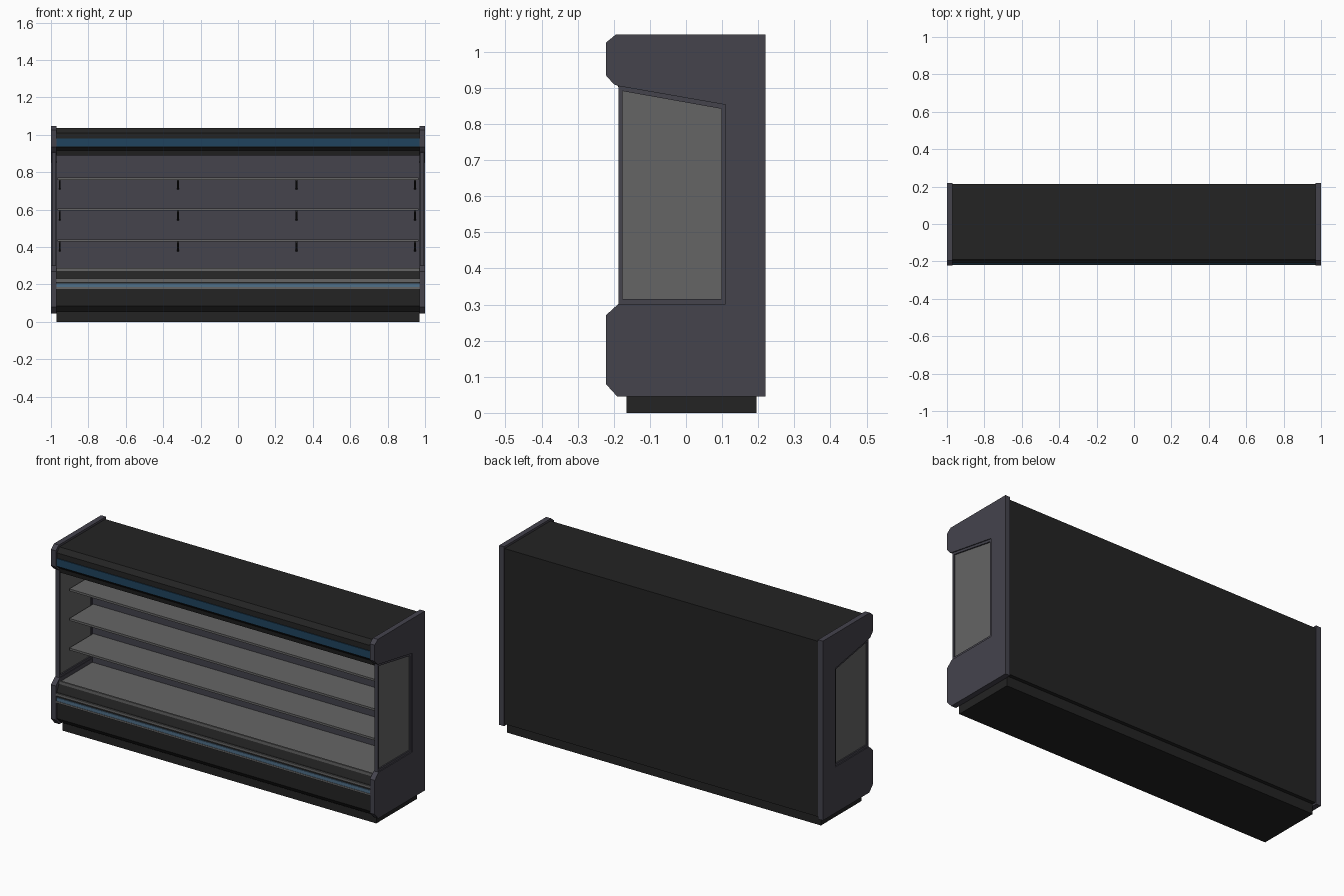
import bpy, bmesh
from mathutils import Vector

cube = bpy.data.objects.get("Cube")
if cube:
    bpy.data.objects.remove(cube, do_unlink=True)


def material(name, colour):
    m = bpy.data.materials.new(name)
    m.use_nodes = True
    m.diffuse_color = (*colour, 1)
    bsdf = next(n for n in m.node_tree.nodes if n.type == 'BSDF_PRINCIPLED')
    bsdf.inputs["Base Color"].default_value = (*colour, 1)
    return m


SLATE = material("slate", (0.058, 0.056, 0.073))
BLACK = material("black", (0.017, 0.017, 0.017))
GREY = material("grey", (0.13, 0.13, 0.13))
BLUE = material("blue", (0.014, 0.057, 0.112))
PALE = material("steel_blue", (0.08, 0.16, 0.25))


def finish(name, bm, *mats):
    bmesh.ops.recalc_face_normals(bm, faces=bm.faces)
    mesh = bpy.data.meshes.new(name)
    bm.to_mesh(mesh)
    bm.free()
    for m in mats:
        mesh.materials.append(m)
    obj = bpy.data.objects.new(name, mesh)
    bpy.context.collection.objects.link(obj)
    return obj


def prism(name, profile, x0, x1, *mats):
    """Extrude a (y, z) outline along x."""
    bm = bmesh.new()
    face = bm.faces.new([bm.verts.new((x0, y, z)) for y, z in profile])
    new = bmesh.ops.extrude_face_region(bm, geom=[face])["geom"]
    verts = [v for v in new if isinstance(v, bmesh.types.BMVert)]
    bmesh.ops.translate(bm, verts=verts, vec=Vector((x1 - x0, 0, 0)))
    return finish(name, bm, *mats)


def box(name, x0, x1, y0, y1, z0, z1, mat):
    return prism(name, [(y0, z0), (y1, z0), (y1, z1), (y0, z1)], x0, x1, mat)


def ring(name, outer, inner, x0, x1, mat):
    """Closed frame between two matching (y, z) outlines."""
    bm = bmesh.new()
    loops = [[bm.verts.new((x, y, z)) for y, z in pts]
             for pts, x in ((outer, x0), (inner, x0), (inner, x1), (outer, x1))]
    n = len(outer)
    for a in range(4):
        for i in range(n):
            p, q, j = loops[a], loops[(a + 1) % 4], (i + 1) % n
            bm.faces.new((p[i], p[j], q[j], q[i]))
    return finish(name, bm, mat)


W = 0.97       # half width between the end panels
WALL = 0.10    # front of the inner back wall

# Plinth
box("plinth", -W, W, -0.165, 0.195, 0, 0.07, BLACK)

# Cabinet shell: base, back and canopy in one outline
shell = prism("cabinet_shell", [
    (0.215, 0.055), (-0.185, 0.055), (-0.212, 0.085), (-0.212, 0.235),
    (-0.195, 0.272), (WALL, 0.272), (WALL, 0.90), (-0.185, 0.89),
    (-0.19, 0.915), (-0.212, 0.935), (-0.212, 1.01), (-0.19, 1.035),
    (0.215, 1.035)], -W, W, BLACK, SLATE)
for f in shell.data.polygons:
    if f.normal.y < -0.9 and abs(f.center.y - WALL) < 0.01:
        f.material_index = 1

# Display deck with a front lip
box("deck", -W, W, -0.195, WALL, 0.268, 0.28, GREY)
box("deck_lip", -W, W, -0.195, -0.185, 0.28, 0.288, GREY)

# Front trim
box("canopy_band", -W, W, -0.216, -0.21, 0.937, 0.98, BLUE)
box("upper_bumper", -W, W, -0.219, -0.21, 0.214, 0.228, GREY)
box("bumper_stripe", -W, W, -0.217, -0.21, 0.185, 0.204, PALE)
box("lower_bumper", -W, W, -0.219, -0.21, 0.175, 0.185, GREY)

# Shelves and their brackets
for level, z in enumerate((0.435, 0.60, 0.765), 1):
    box(f"shelf_{level}", -0.965, 0.965, -0.11, WALL, z - 0.006, z + 0.006, GREY)
    for k in range(4):
        x = -0.953 + k * 0.633
        prism(f"bracket_{level}_{k + 1}",
              [(WALL, z - 0.006), (-0.06, z - 0.006), (-0.06, z - 0.016),
               (WALL, z - 0.058)], x - 0.005, x + 0.005, BLACK)

# End panels, each with a framed window
PANEL = [(0.22, 0.045), (-0.19, 0.045), (-0.222, 0.08), (-0.222, 0.27),
         (-0.187, 0.302), (0.11, 0.302), (0.11, 0.853), (-0.187, 0.905),
         (-0.2, 0.91), (-0.222, 0.935), (-0.222, 1.025), (-0.195, 1.047),
         (0.22, 1.047)]
OUTER = [(-0.187, 0.302), (0.11, 0.302), (0.11, 0.853), (-0.187, 0.905)]
INNER = [(-0.176, 0.315), (0.098, 0.315), (0.098, 0.842), (-0.176, 0.891)]
for side, s in (("left", 1), ("right", -1)):
    prism(f"{side}_end_panel", PANEL, s * W, s, SLATE)
    ring(f"{side}_window_frame", OUTER, INNER, s * 0.973, s * 0.995, SLATE)
    prism(f"{side}_window_pane", INNER, s * 0.98, s * 0.988, GREY)
